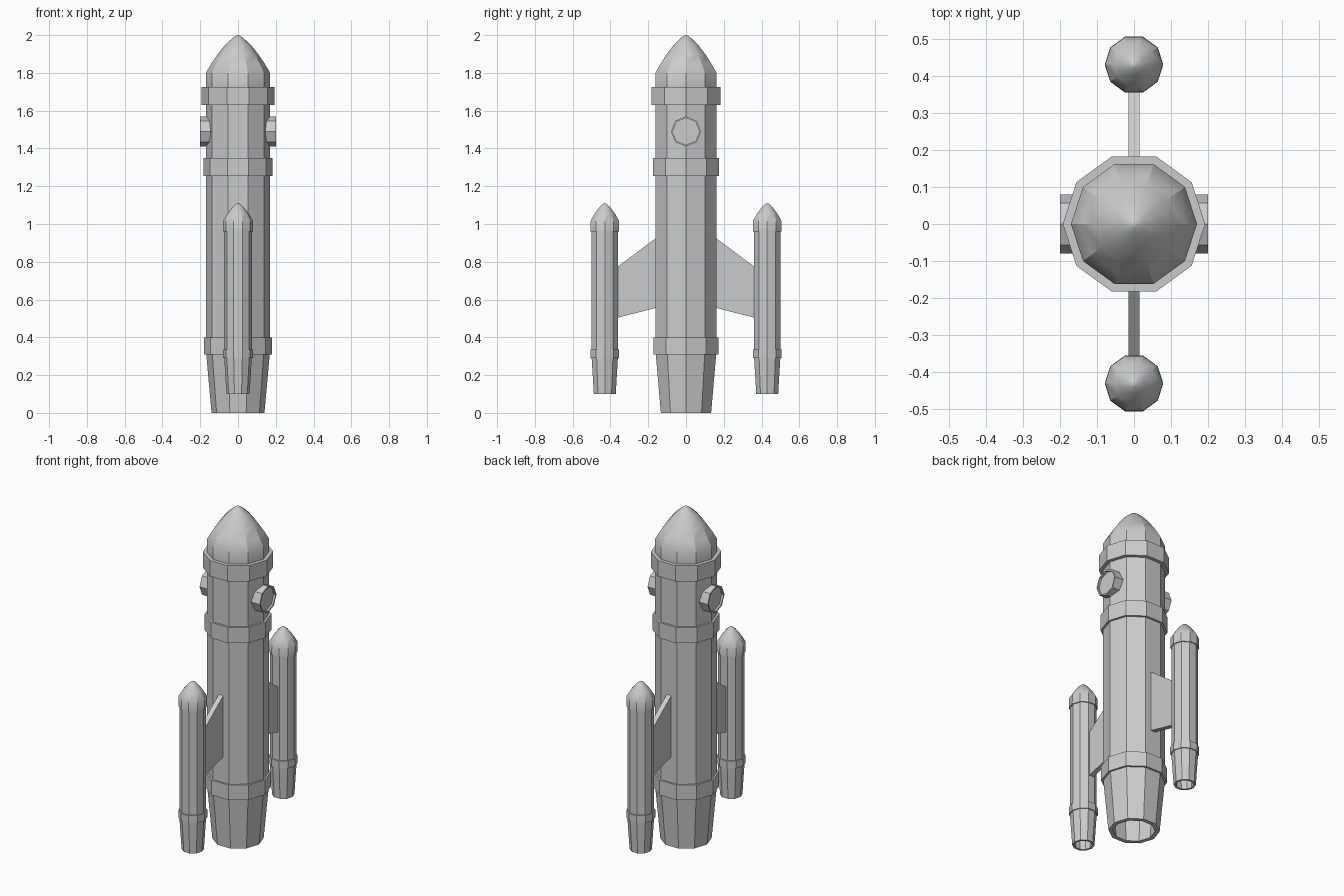
import bpy, bmesh
from math import cos, sin, pi, radians

if "Cube" in bpy.data.objects:
    bpy.data.objects.remove(bpy.data.objects["Cube"])


def finish(name, bm, smooth=False):
    bmesh.ops.remove_doubles(bm, verts=bm.verts, dist=1e-5)
    bmesh.ops.recalc_face_normals(bm, faces=bm.faces)
    mesh = bpy.data.meshes.new(name)
    bm.to_mesh(mesh)
    bm.free()
    obj = bpy.data.objects.new(name, mesh)
    bpy.context.collection.objects.link(obj)
    if smooth:
        bpy.ops.object.select_all(action='DESELECT')
        obj.select_set(True)
        bpy.context.view_layer.objects.active = obj
        bpy.ops.object.shade_smooth_by_angle(angle=radians(30))
    return obj


def lathe(name, profile, sides=10, y=0.0, smooth=False):
    """Revolve (radius, z) points around a vertical axis at y."""
    bm = bmesh.new()
    rings = []
    for r, z in profile:
        if r == 0:
            rings.append([bm.verts.new((0, y, z))] * sides)
        else:
            rings.append([bm.verts.new((r * cos(2 * pi * i / sides),
                                        y + r * sin(2 * pi * i / sides), z))
                          for i in range(sides)])
    for a, b in zip(rings, rings[1:]):
        for i in range(sides):
            j = (i + 1) % sides
            bm.faces.new(list(dict.fromkeys((a[i], a[j], b[j], b[i]))))
    return finish(name, bm, smooth)


# Main hull: hollow nozzle, three raised bands, pointed nose
lathe("hull", [
    (0, 0.30), (0.135, 0.30), (0.115, 0), (0.14, 0), (0.168, 0.31),
    (0.18, 0.31), (0.18, 0.40), (0.17, 0.40),
    (0.17, 1.255), (0.183, 1.255), (0.183, 1.35), (0.17, 1.35),
    (0.17, 1.63), (0.192, 1.63), (0.192, 1.725), (0.17, 1.725),
    (0.17, 1.80), (0.142, 1.848), (0.108, 1.898), (0.068, 1.948),
    (0.03, 1.983), (0.01, 1.997), (0, 2.0)], smooth=True)

for side, label in ((1, "right"), (-1, "left")):
    # Porthole: octagonal drum with a slightly recessed pane
    porthole = lathe("porthole_" + label, [
        (0, 0.14), (0.08, 0.14), (0.08, 0.20), (0.071, 0.20),
        (0.071, 0.188), (0, 0.188)], sides=8)
    porthole.rotation_euler = (0, side * pi / 2, 0)
    porthole.location = (0, 0, 1.49)

for side, label in ((1, "back"), (-1, "front")):
    # Side booster with hollow nozzle and capped nose
    lathe("booster_" + label, [
        (0, 0.28), (0.06, 0.28), (0.048, 0.10), (0.061, 0.10),
        (0.073, 0.29), (0.079, 0.29), (0.079, 0.335), (0.073, 0.335),
        (0.073, 0.96), (0.079, 0.96), (0.078, 1.02), (0.055, 1.057),
        (0.028, 1.091), (0.01, 1.107), (0, 1.11)],
        y=side * 0.43, smooth=True)

    # Swept fin joining booster to hull
    bm = bmesh.new()
    outline = [(0.15, 0.558), (0.37, 0.502), (0.37, 0.768), (0.15, 0.932)]
    face = bm.faces.new([bm.verts.new((-0.015, side * y, z)) for y, z in outline])
    ext = bmesh.ops.extrude_face_region(bm, geom=[face])
    bmesh.ops.translate(bm, vec=(0.03, 0, 0), verts=[
        v for v in ext["geom"] if isinstance(v, bmesh.types.BMVert)])
    finish("fin_" + label, bm)
